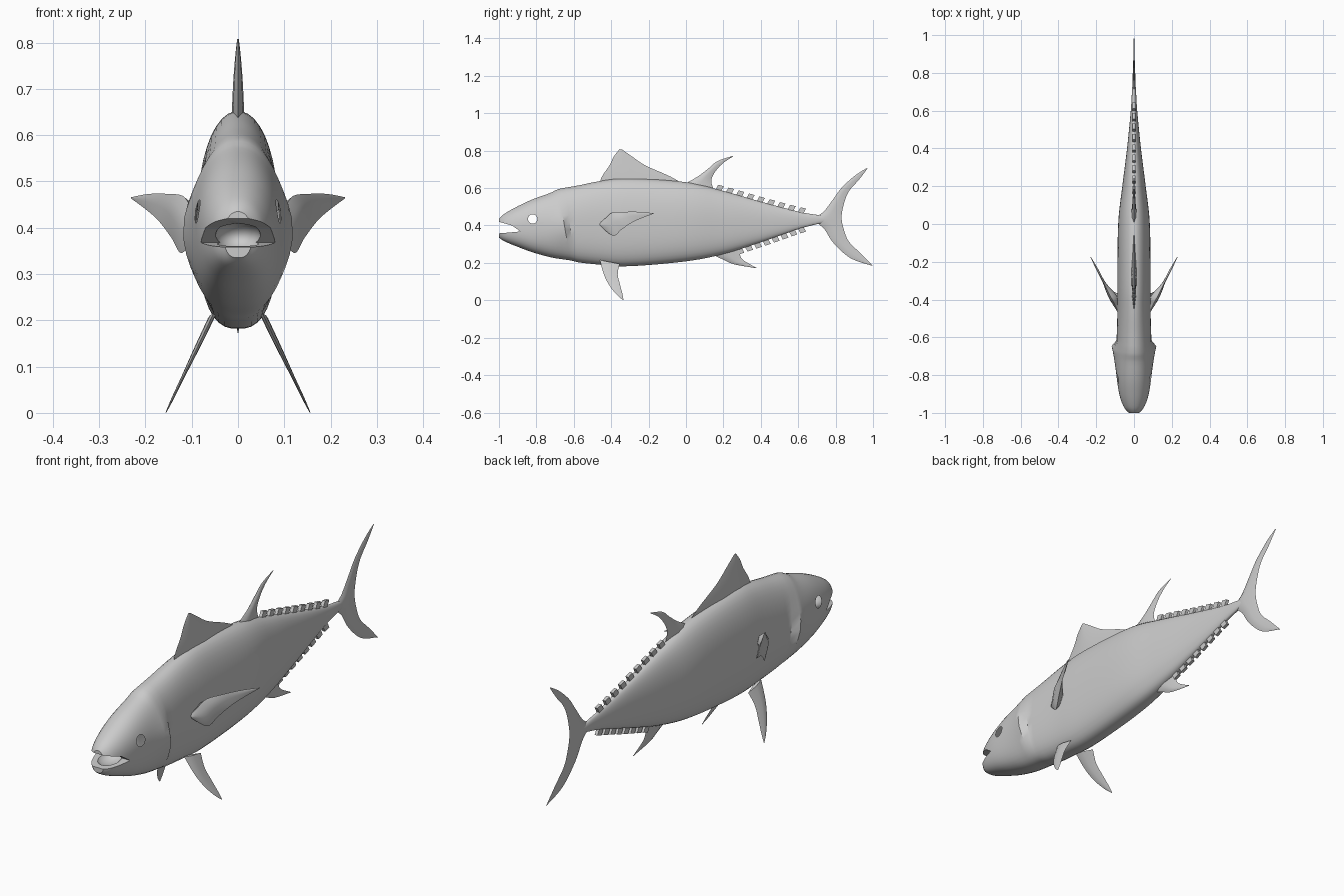
import bpy, bmesh, math
from mathutils import Matrix, Vector

if "Cube" in bpy.data.objects:
    bpy.data.objects.remove(bpy.data.objects["Cube"])


def spline(keys, n):
    """Smoothly interpolate rows of numbers, n steps per span."""
    out = []
    last = len(keys) - 1
    for i in range(last):
        p0, p1, p2, p3 = (keys[min(max(j, 0), last)] for j in (i - 1, i, i + 1, i + 2))
        for s in range(n):
            t = s / n
            out.append([b + .5 * t * (c - a + t * (2*a - 5*b + 4*c - d + t * (3*(b - c) + d - a)))
                        for a, b, c, d in zip(p0, p1, p2, p3)])
    return out + [list(keys[-1])]


def make_object(name, bm, angle=40):
    bmesh.ops.recalc_face_normals(bm, faces=bm.faces)
    me = bpy.data.meshes.new(name)
    bm.to_mesh(me)
    bm.free()
    for p in me.polygons:
        p.use_smooth = True
    me.set_sharp_from_angle(angle=math.radians(angle))
    ob = bpy.data.objects.new(name, me)
    bpy.context.collection.objects.link(ob)
    return ob


def loft(rings):
    bm = bmesh.new()
    rows = [[bm.verts.new(p) for p in r] for r in rings]
    k = len(rows[0])
    for a, b in zip(rows, rows[1:]):
        for j in range(k):
            bm.faces.new((a[j], a[(j+1) % k], b[(j+1) % k], b[j]))
    bm.faces.new(rows[0])
    bm.faces.new(rows[-1])
    return bm


def fin(name, stations, n=5, side=None, inner=1):
    """Lens-section fin; rows are lead y,z, trail y,z, half thickness."""
    rings = []
    for ly, lz, ty, tz, t in spline(stations, n):
        ring = []
        for f, s in ((0, 0), (.2, .8), (.5, 1), (1, 0), (.5, -inner), (.2, -.8 * inner)):
            y, z = ly + (ty - ly) * f, lz + (tz - lz) * f
            ring.append((s * t + (side(y, z) if side else 0), y, z))
        rings.append(ring)
    ob = make_object(name, loft(rings), 50)
    if side:
        ob.modifiers.new("mirror", 'MIRROR')
    return ob


# body: y, top z, bottom z, half width
profile = spline([
    (-1, .435, .335, .03), (-.97, .463, .315, .055), (-.9, .503, .286, .078),
    (-.8, .548, .25, .092), (-.65, .595, .213, .093), (-.46, .638, .19, .088),
    (-.3, .652, .182, .088), (0, .632, .208, .084), (.2, .585, .247, .062),
    (.4, .528, .31, .037), (.6, .475, .38, .017), (.7, .457, .407, .011),
    (.74, .45, .415, .008)], 6)
rings = []
for y, top, bot, w in profile:
    ring = []
    for j in range(40):
        a = 2 * math.pi * (j + .5) / 40
        c, s = math.cos(a), math.sin(a)
        e = 2 / (2.1 if s > 0 else 2.6)
        z = (top + bot) / 2 + (top - bot) / 2 * math.copysign(abs(s) ** e, s)
        # gill cover flares outwards and stops abruptly
        flare = 0
        if -.85 < y < -.64:
            flare = .026 * ((y + .85) / .2) ** 2 * math.exp(-((z - .39) / .1) ** 2)
        x = math.copysign(w * abs(c) ** e + flare, c)
        slant = -.17 * (z - .4) * math.exp(-((y + .65) / .05) ** 2)
        ring.append((x, y + slant, z))
    rings.append(ring)
body = make_object("body", loft(rings))

# cutters: mouth wedge, mouth cavity, eye sockets
wedge = [(-1.1, .435), (-1, .42), (-.93, .40), (-.885, .368), (-.95, .362), (-1, .358), (-1.1, .35)]
mouth_cut = make_object("mouth_cutter", loft([[(x, y, z) for y, z in wedge] for x in (-.2, .2)]))
bm = bmesh.new()
bmesh.ops.create_uvsphere(bm, u_segments=24, v_segments=14, radius=1,
                          matrix=Matrix.Translation((0, -.92, .38)) @ Matrix.Diagonal((.05, .066, .035, 1)))
cavity_cut = make_object("cavity_cutter", bm)
EYE, R = Vector((-.82, .435)), .025
bm = loft([[(x, EYE.x + R * math.cos(i * math.pi / 12), EYE.y + R * math.sin(i * math.pi / 12))
            for i in range(24)] for x in (-.3, .3)])
eye_cut = make_object("eye_cutter", bm)
cutters = (mouth_cut, cavity_cut, eye_cut)
for c in cutters:
    c.hide_render = True
    m = body.modifiers.new("cut", 'BOOLEAN')
    m.operation, m.solver, m.object = 'DIFFERENCE', 'EXACT', c
dg = bpy.context.evaluated_depsgraph_get()
mesh = bpy.data.meshes.new_from_object(body.evaluated_get(dg))
body.modifiers.clear()
body.data = mesh
for c in cutters:
    bpy.data.objects.remove(c)

# open the eye sockets into the hollow head
bm = bmesh.new()
bm.from_mesh(mesh)
tunnel = [f for f in bm.faces if abs(f.normal.x) < .1
          and (f.calc_center_median().yz - EYE).length < R * 1.05]
bmesh.ops.delete(bm, geom=tunnel, context='FACES')
bm.to_mesh(mesh)
bm.free()
for p in mesh.polygons:
    p.use_smooth = True
mesh.set_sharp_from_angle(angle=math.radians(35))

# fins on the centre line
fin("first_dorsal_fin", [(-.47, .60, .01, .605, .016), (-.45, .66, -.08, .66, .013),
    (-.41, .72, -.215, .72, .01), (-.385, .77, -.29, .77, .006), (-.355, .808, -.34, .805, .002)])
fin("second_dorsal_fin", [(-.03, .61, .15, .59, .014), (.06, .66, .135, .64, .01),
    (.12, .705, .158, .69, .007), (.17, .745, .2, .735, .004), (.25, .772, .252, .769, .001)])
fin("anal_fin", [(.12, .255, .29, .28, .012), (.2, .217, .29, .24, .009),
    (.26, .192, .31, .212, .005), (.375, .172, .377, .174, .001)])
fin("tail_fin", [(.995, .185, 1, .183, .001), (.88, .225, .935, .25, .003),
    (.79, .305, .87, .315, .005), (.74, .38, .842, .385, .007), (.69, .432, .832, .44, .009),
    (.74, .478, .838, .49, .007), (.79, .545, .855, .55, .005), (.835, .605, .88, .595, .004),
    (.905, .668, .925, .645, .003), (.968, .708, .97, .704, .001)])

# paired fins
fin("pelvic_fins", [(-.46, .215, -.355, .195, .007), (-.44, .14, -.365, .14, .006),
    (-.41, .08, -.353, .085, .004), (-.37, .03, -.34, .035, .003), (-.338, .002, -.334, .001, .001)],
    side=lambda y, z: .06 + (.2 - z) * .48)
fin("pectoral_fins", [(-.465, .41, -.455, .395, .006), (-.43, .44, -.39, .345, .012),
    (-.395, .468, -.345, .378, .012), (-.33, .473, -.29, .415, .004),
    (-.25, .473, -.235, .44, .003), (-.175, .466, -.174, .463, .001)],
    side=lambda y, z: .085 + .51 * (y + .46), inner=2.8)


# finlets along the back and belly
def edge(y, col):
    for a, b in zip(profile, profile[1:]):
        if a[0] <= y <= b[0]:
            return a[col] + (b[col] - a[col]) * (y - a[0]) / (b[0] - a[0])


def finlets(name, start, count, col, d):
    for i in range(count):
        y = start + i * (.6 - start) / (count - 1)
        z0, z1 = edge(y, col), edge(y + .03, col)
        rows = [(y - .008, z0 - .015 * d, y + .022, z1 - .015 * d),
                (y + .012, z0 + .022 * d, y + .042, z1 + .022 * d)]
        make_object(f"{name}_{i + 1}", loft([[(-.007, a, b), (.007, a, b), (.007, c, e), (-.007, c, e)]
                                             for a, b, c, e in rows]), 30)


finlets("upper_finlet", .16, 9, 1, 1)
finlets("lower_finlet", .27, 8, 2, -1)
